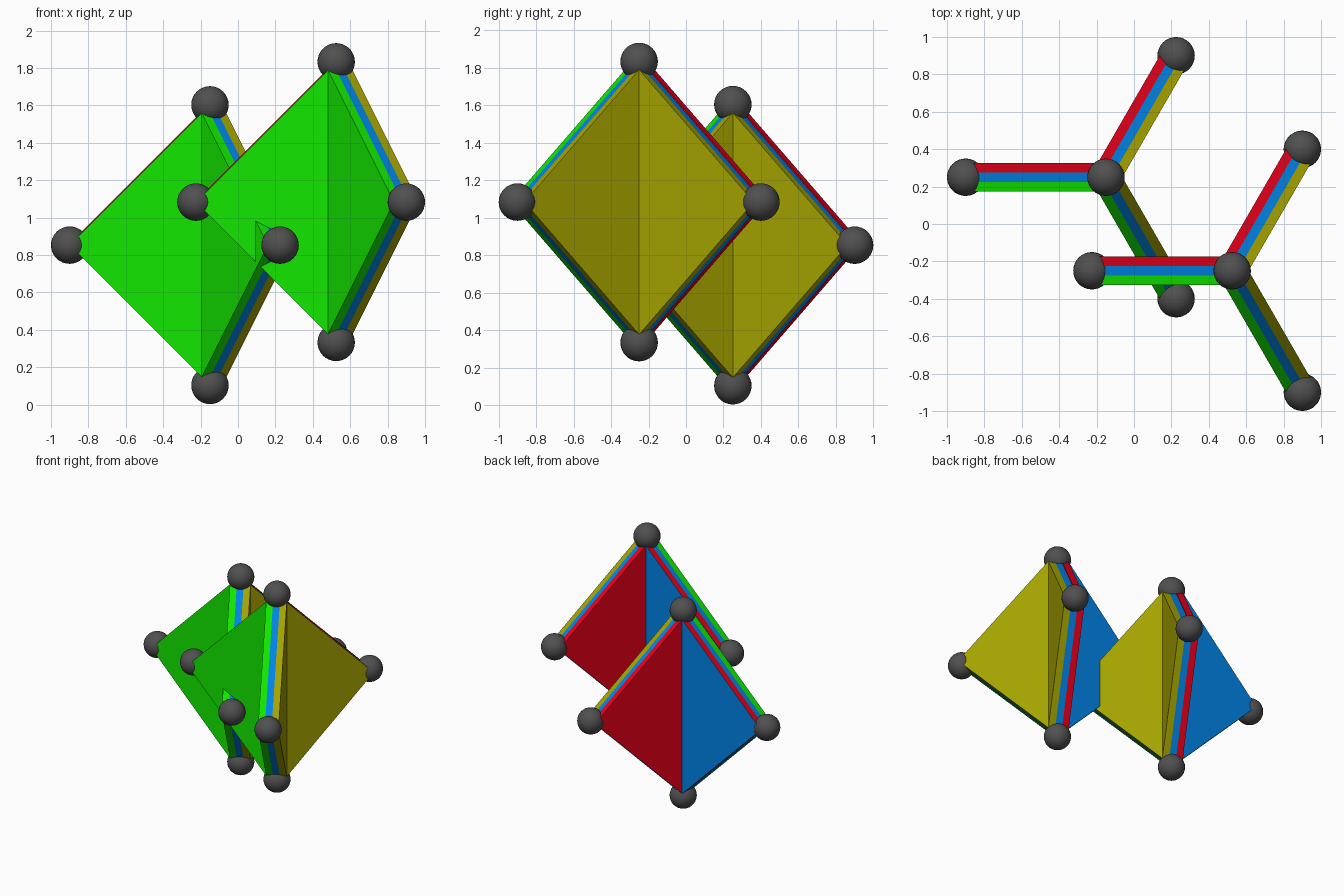
import bpy, bmesh, math
from mathutils import Vector

if "Cube" in bpy.data.objects:
    bpy.data.objects.remove(bpy.data.objects["Cube"])

R = 0.75            # fin reach and half height
CORE, SKIN = 0.025, 0.076   # layer offsets from the fin's middle plane
BALL = 0.1


def material(name, rgb):
    m = bpy.data.materials.new(name)
    m.diffuse_color = (*rgb, 1)
    m.use_nodes = True
    m.node_tree.nodes["Principled BSDF"].inputs["Base Color"].default_value = m.diffuse_color
    return m


green = material("green", (0.006, 0.80, 0.0))
red = material("red", (0.83, 0.0, 0.010))
blue = material("blue", (0.0, 0.27, 0.93))
yellow = material("yellow", (0.38, 0.37, 0.0))
grey = material("dark grey", (0.08, 0.08, 0.08))


def fin_point(angle, radius, offset, z):
    a = math.radians(angle)
    return Vector((radius * math.cos(a) - offset * math.sin(a),
                   radius * math.sin(a) + offset * math.cos(a), z))


def layer(name, centre, mat, fins, lift=0):
    """Triangular plates mitred along the axis; fins = (angle, offset 1, offset 2)."""
    bm = bmesh.new()
    for angle, d1, d2 in fins:
        sides = []
        for d in (d1, d2):
            r = abs(d) / math.tan(math.radians(60))   # where neighbours meet
            sides.append([bm.verts.new(fin_point(angle, *p)) for p in
                          ((r, d, R - r), (R, d, 0), (r, d, r - R))])
        (t1, o1, b1), (t2, o2, b2) = sides
        for f in ((t1, o1, b1), (t2, b2, o2), (t1, t2, o2, o1), (o1, o2, b2, b1)):
            bm.faces.new(f)
        if len(fins) == 1:
            bm.faces.new((t1, b1, b2, t2))
    bmesh.ops.remove_doubles(bm, verts=bm.verts, dist=0.0003)
    bmesh.ops.recalc_face_normals(bm, faces=bm.faces)
    me = bpy.data.meshes.new(name)
    bm.to_mesh(me)
    bm.free()
    me.materials.append(mat)
    ob = bpy.data.objects.new(name, me)
    ob.location = centre + Vector((0, 0, lift))
    bpy.context.collection.objects.link(ob)


def ball(name, location):
    bpy.ops.mesh.primitive_uv_sphere_add(segments=32, ring_count=16,
                                         radius=BALL, location=location)
    ob = bpy.context.object
    ob.name = name
    ob.data.materials.append(grey)
    bpy.ops.object.shade_smooth()


def cluster(prefix, centre):
    c = Vector(centre)
    # blue three-way core
    layer(prefix + "_core", c, blue, [(a, -CORE, CORE) for a in (60, 180, 300)])
    # folded coloured skins, one between each pair of fins; red sits a touch higher
    for name, mat, a, lift in (("red", red, 60, 0.008), ("green", green, 180, 0),
                               ("yellow", yellow, 300, 0)):
        layer(f"{prefix}_{name}_skin", c, mat,
              [(a, CORE, SKIN), (a + 120, -CORE, -SKIN)], lift)
    # thin blue facing on the back of the left fin
    layer(prefix + "_blue_facing", c, blue, [(180, -SKIN, -SKIN - 0.001)], 0.008)
    # corner balls
    ball(prefix + "_top_ball", c + Vector((0, 0, R)))
    ball(prefix + "_bottom_ball", c - Vector((0, 0, R)))
    for a in (60, 180, 300):
        ball(f"{prefix}_tip_ball_{a}", c + fin_point(a, R, 0, 0))


cluster("rear", (-0.15, 0.25, 0.853))
cluster("front", (0.525, -0.25, 1.083))
